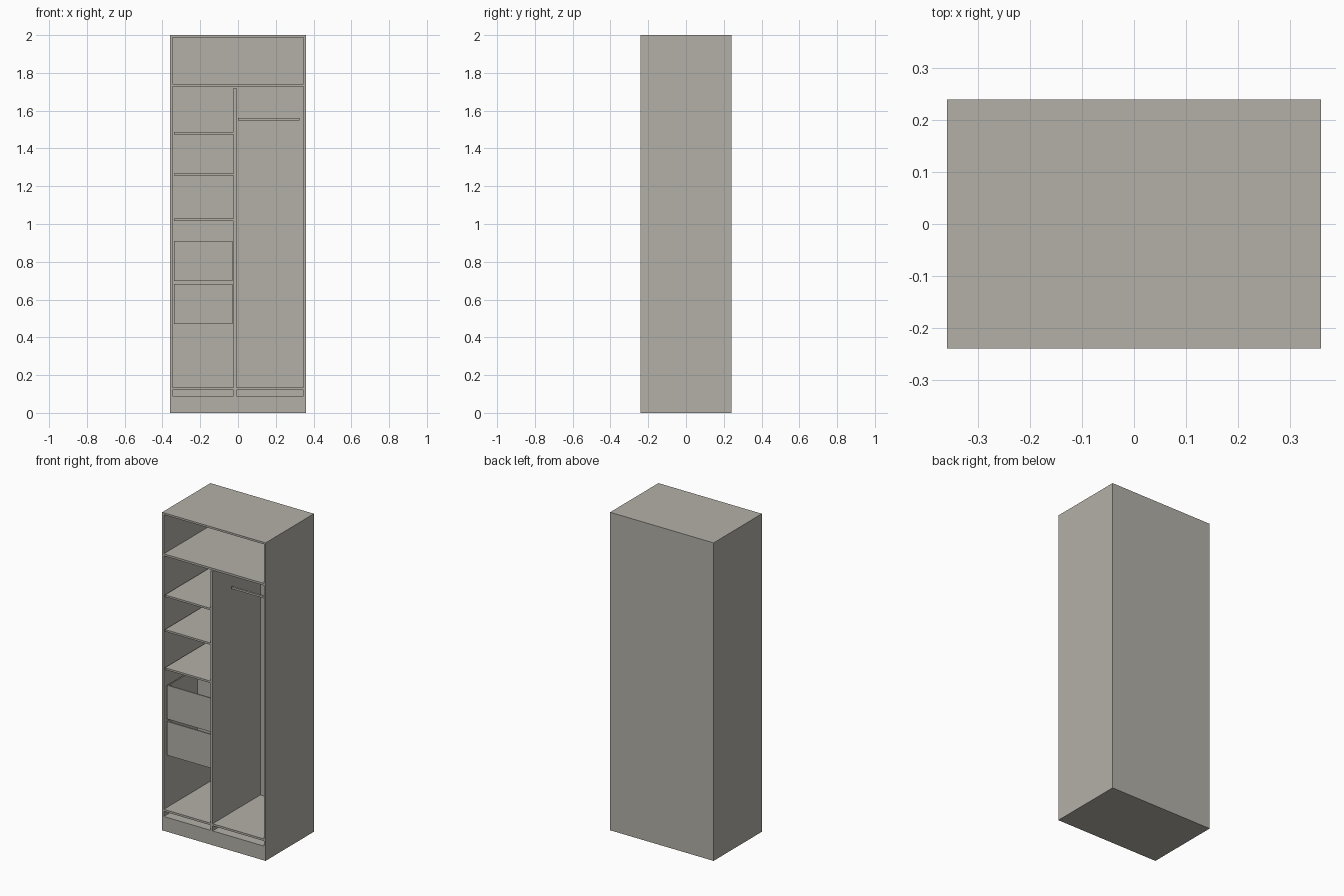
import bpy, bmesh

if "Cube" in bpy.data.objects:
    bpy.data.objects.remove(bpy.data.objects["Cube"])

grey = bpy.data.materials.new("warm grey")
grey.diffuse_color = (0.456, 0.434, 0.392, 1)
grey.use_nodes = True
grey.node_tree.nodes["Principled BSDF"].inputs["Base Color"].default_value = grey.diffuse_color


def panels(name, boxes):
    """One object made of axis-aligned boxes (x0, x1, y0, y1, z0, z1)."""
    bm = bmesh.new()
    for x0, x1, y0, y1, z0, z1 in boxes:
        for v in bmesh.ops.create_cube(bm, size=1)["verts"]:
            v.co = (x1 if v.co.x > 0 else x0,
                    y1 if v.co.y > 0 else y0,
                    z1 if v.co.z > 0 else z0)
    mesh = bpy.data.meshes.new(name)
    bm.to_mesh(mesh)
    bm.free()
    mesh.materials.append(grey)
    obj = bpy.data.objects.new(name, mesh)
    bpy.context.collection.objects.link(obj)
    return obj


X, Y, H, T = 0.36, 0.24, 2.0, 0.012    # half width, half depth, height, board
B = Y - 0.006                          # inner face of the thin back
XI = X - T                             # inner face of the sides
D0, D1 = -0.025, -0.009                # divider faces
PLINTH = 0.09

# Carcass
panels("plinth", [(-X, X, -Y, Y, 0, PLINTH)])
panels("left_side", [(-X, -XI, -Y, Y, PLINTH, H)])
panels("right_side", [(XI, X, -Y, Y, PLINTH, H)])
panels("top_board", [(-XI, XI, -Y, Y, H - T, H)])
panels("back_board", [(-XI, XI, B, Y, PLINTH, H - T)])

# Inner boards
panels("hat_shelf", [(-XI, XI, -Y, B, 1.729, 1.742)])
panels("divider", [(D0, D1, -Y, B, PLINTH, 1.72)])
panels("left_floor", [(-XI, D0, -Y, B, 0.122, 0.135)])
panels("right_floor", [(D1, XI, -Y, B, 0.122, 0.135)])
for i, z in enumerate((1.486, 1.268, 1.028)):
    panels(f"shelf_{i + 1}", [(-0.34, D0, -Y, B, z - T, z)])

# Open drawers
L, R, F, K, t = -0.339, -0.03, -0.22, 0.07, 0.008
for i, (z0, z1) in enumerate(((0.47, 0.682), (0.698, 0.91))):
    panels(f"drawer_{i + 1}", [
        (L, R, F, F + t, z0, z1),
        (L, R, K, K + t, z0, z1),
        (L, L + t, F + t, K, z0, z1),
        (R - t, R, F + t, K, z0, z1),
        (L + t, R - t, F + t, K, z0, z0 + t),
    ])

# Hanging rail
panels("hanging_rail", [(0.0, 0.325, -0.066, -0.054, 1.549, 1.561)])
